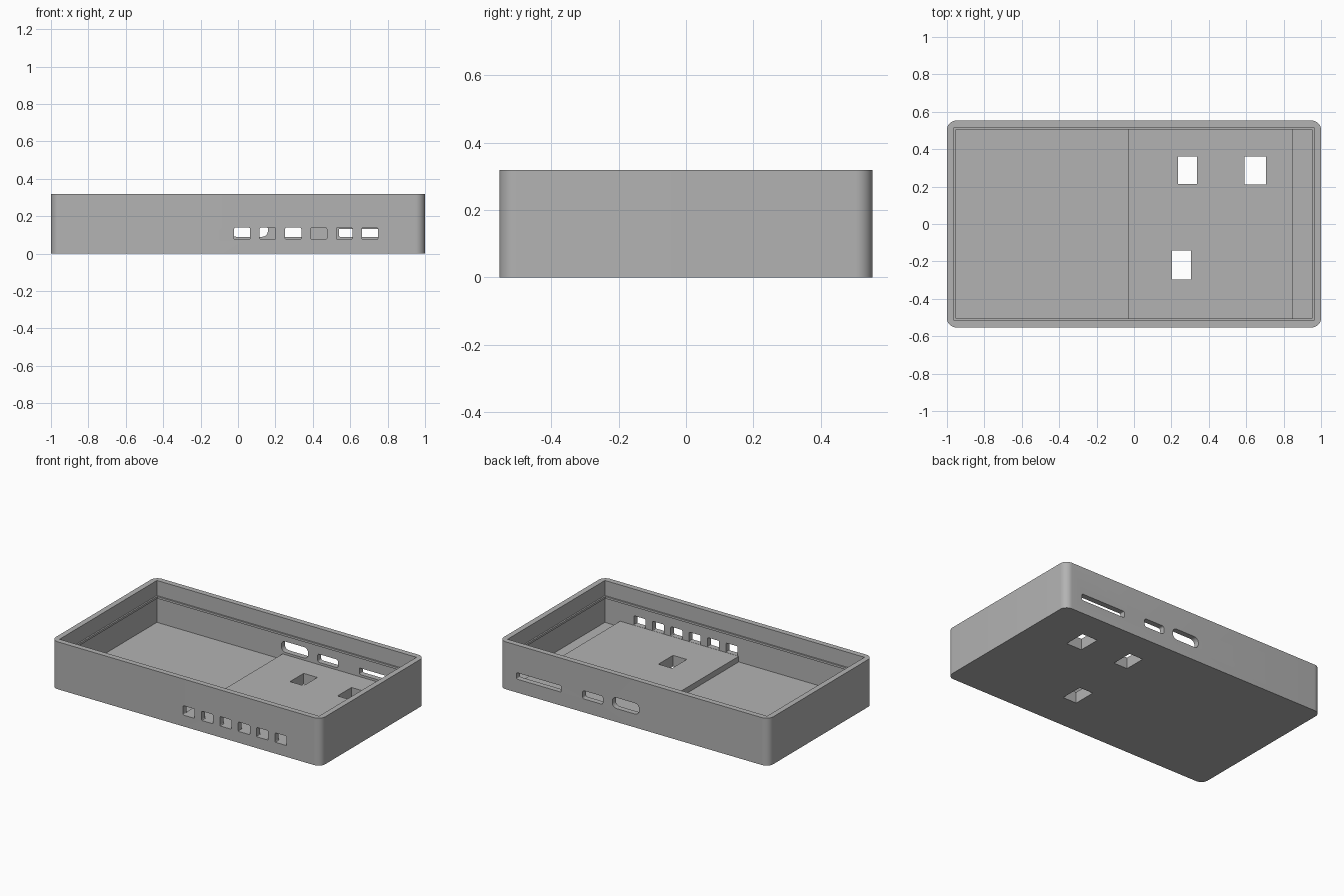
import bpy
import bmesh
from math import pi, cos, sin
from mathutils import Vector

cube = bpy.data.objects.get("Cube")
if cube:
    bpy.data.objects.remove(cube)

grey = bpy.data.materials.new("grey plastic")
grey.use_nodes = True
COLOUR = (0.45, 0.45, 0.45, 1)
grey.diffuse_color = COLOUR
grey.node_tree.nodes["Principled BSDF"].inputs["Base Color"].default_value = COLOUR

HALF_X, HALF_Y, HEIGHT = 1.0, 0.553, 0.318
IN_X, IN_Y = 0.963, 0.516
FLOOR, PLATFORM = 0.037, 0.075


def rounded_rect(a0, a1, b0, b1, r, steps=6):
    """Outline of a rectangle with rounded corners."""
    pts = []
    corners = [(a1 - r, b1 - r), (a0 + r, b1 - r), (a0 + r, b0 + r), (a1 - r, b0 + r)]
    for i, (a, b) in enumerate(corners):
        for k in range(steps + 1):
            t = (i + k / steps) * pi / 2
            pts.append((a + r * cos(t), b + r * sin(t)))
    return pts


def prism(name, outline, axis, lo, hi):
    """Extrude an outline along z (outline in x, y) or along y (outline in x, z)."""
    bm = bmesh.new()
    place = (lambda p: (p[0], p[1], lo)) if axis == "z" else (lambda p: (p[0], lo, p[1]))
    face = bm.faces.new([bm.verts.new(place(p)) for p in outline])
    top = bmesh.ops.extrude_face_region(bm, geom=[face])
    move = Vector((0, 0, hi - lo)) if axis == "z" else Vector((0, hi - lo, 0))
    bmesh.ops.translate(bm, vec=move, verts=[v for v in top["geom"] if isinstance(v, bmesh.types.BMVert)])
    bmesh.ops.recalc_face_normals(bm, faces=bm.faces)
    mesh = bpy.data.meshes.new(name)
    bm.to_mesh(mesh)
    bm.free()
    mesh.materials.append(grey)
    obj = bpy.data.objects.new(name, mesh)
    bpy.context.collection.objects.link(obj)
    return obj


def cut(target, cutter):
    """Subtract a cutter and remove it."""
    cutter.hide_render = True
    mod = target.modifiers.new("cut", "BOOLEAN")
    mod.operation, mod.solver, mod.object = "DIFFERENCE", "EXACT", cutter
    bpy.context.view_layer.objects.active = target
    bpy.ops.object.modifier_apply(modifier=mod.name)
    bpy.data.objects.remove(cutter)


# Outer block with rounded upright corners
tray = prism("case_tray", rounded_rect(-HALF_X, HALF_X, -HALF_Y, HALF_Y, 0.05, 10), "z", 0, HEIGHT)

# Open cavity, leaving a raised platform on the floor
cavity = [(-IN_X, FLOOR), (-0.03, FLOOR), (-0.03, PLATFORM), (0.85, PLATFORM),
          (0.85, FLOOR), (IN_X, FLOOR), (IN_X, 0.5), (-IN_X, 0.5)]
cut(tray, prism("cavity_cutter", cavity, "y", -IN_Y, IN_Y))

# Row of six front ports
for i in range(6):
    x = 0.022 + i * 0.1366
    port = rounded_rect(x - 0.043, x + 0.043, 0.076, 0.139, 0.007, 3)
    cut(tray, prism("front_port_cutter", port, "y", -0.7, -0.4))

# Back slots: x range, z range, corner radius
for x0, x1, z0, z1, r in [(-0.04, 0.16, 0.09, 0.163, 0.032),
                          (0.23, 0.38, 0.09, 0.145, 0.012),
                          (0.54, 0.87, 0.09, 0.133, 0.006)]:
    cut(tray, prism("back_slot_cutter", rounded_rect(x0, x1, z0, z1, r), "y", 0.4, 0.7))

# Square openings through the floor
for x0, x1, y0, y1 in [(0.235, 0.337, 0.215, 0.36), (0.59, 0.705, 0.212, 0.36),
                       (0.203, 0.305, -0.298, -0.143)]:
    hole = [(x0, y0), (x1, y0), (x1, y1), (x0, y1)]
    cut(tray, prism("floor_hole_cutter", hole, "z", -0.2, 0.2))

bpy.ops.object.select_all(action="DESELECT")
tray.select_set(True)
bpy.context.view_layer.objects.active = tray
bpy.ops.object.shade_smooth_by_angle(angle=pi / 6)

# Thin snap ridge running around the inner wall
Z0, Z1, DEPTH = 0.203, 0.217, 0.01
for side, name in ((-1, "right"), (1, "left")):
    a, b = sorted((side * (IN_X + 0.005), side * (IN_X - DEPTH)))
    prism(name + "_snap_ridge", [(a, Z0), (b, Z0), (b, Z1), (a, Z1)], "y", -IN_Y, IN_Y)
for side, name in ((-1, "front"), (1, "back")):
    a, b = sorted((side * (IN_Y + 0.005), side * (IN_Y - DEPTH)))
    prism(name + "_snap_ridge", [(-IN_X, Z0), (IN_X, Z0), (IN_X, Z1), (-IN_X, Z1)], "y", a, b)
